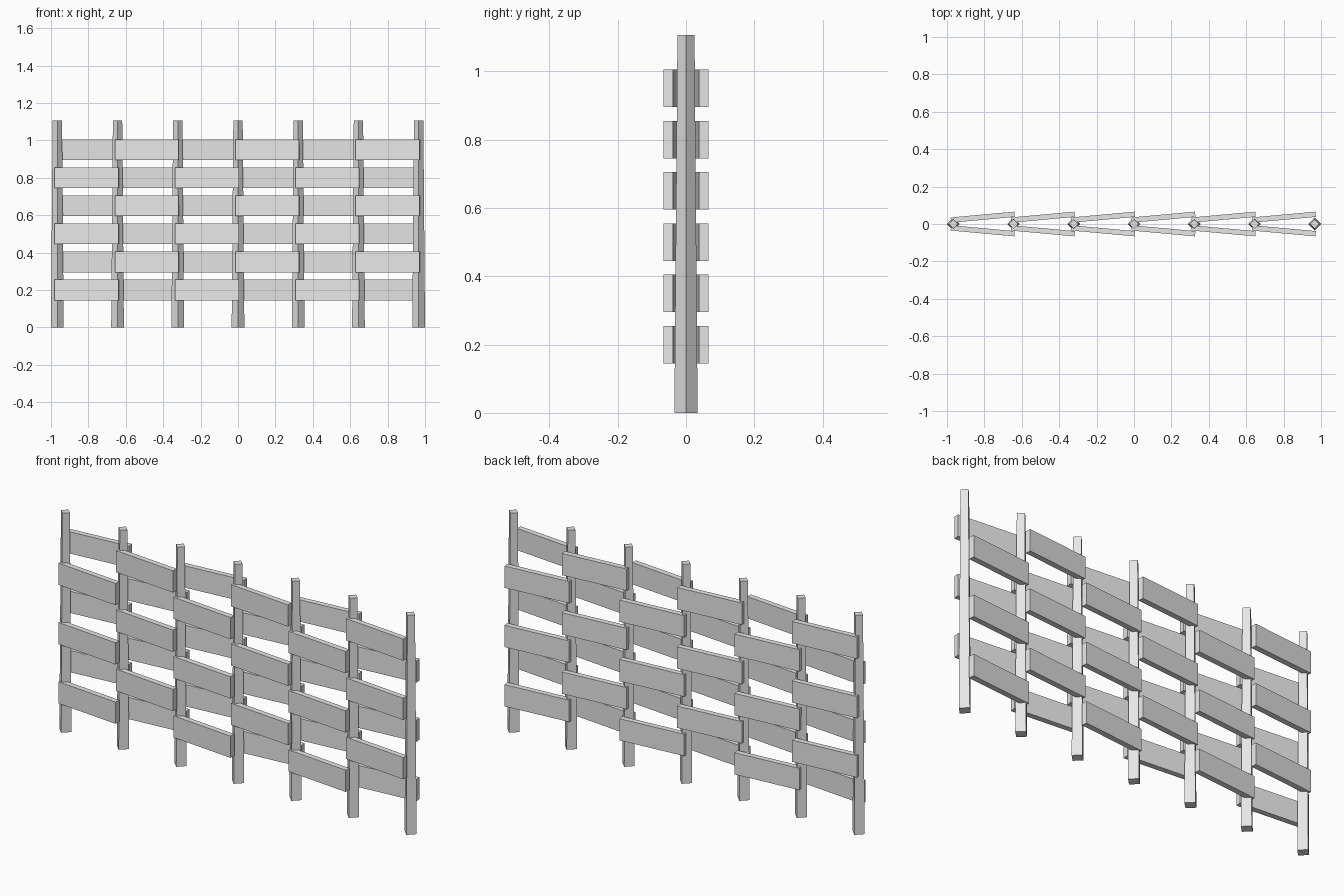
import bpy
import bmesh
from math import radians
from mathutils import Matrix

cube = bpy.data.objects.get("Cube")
if cube:
    bpy.data.objects.remove(cube, do_unlink=True)

grey = bpy.data.materials.new("pale_grey")
grey.use_nodes = True
color = (0.8, 0.8, 0.8, 1)
grey.diffuse_color = color
grey.node_tree.nodes["Principled BSDF"].inputs["Base Color"].default_value = color


def add_object(name, bm, location, angle=0):
    mesh = bpy.data.meshes.new(name)
    bm.to_mesh(mesh)
    bm.free()
    mesh.materials.append(grey)
    obj = bpy.data.objects.new(name, mesh)
    obj.location = location
    obj.rotation_euler.z = angle
    bpy.context.collection.objects.link(obj)


POSTS = 7
ROWS = 6
STEP = 0.322
HEIGHT = 1.107
first_x = -STEP * (POSTS - 1) / 2

# Tapered square posts, turned corner forward
for i in range(POSTS):
    bm = bmesh.new()
    bmesh.ops.create_cone(bm, cap_ends=True, segments=4, radius1=0.034,
                          radius2=0.025, depth=HEIGHT)
    # put the corners on the x and y axes
    corner = max(bm.verts, key=lambda v: v.co.x)
    if abs(corner.co.y) > 0.01:
        bm.transform(Matrix.Rotation(radians(45), 4, "Z"))
    add_object(f"post_{i + 1}", bm, (first_x + i * STEP, 0, HEIGHT / 2))

# Slanted planks, woven alternately in front of and behind the posts
for row in range(ROWS):
    for bay in range(POSTS - 1):
        side = -1 if (row + bay) % 2 == 0 else 1
        bm = bmesh.new()
        bmesh.ops.create_cube(bm, size=1)
        bmesh.ops.scale(bm, vec=(0.342, 0.028, 0.11), verts=bm.verts)
        x = first_x + (bay + 0.5) * STEP - 0.004
        add_object(f"plank_row_{row + 1}_bay_{bay + 1}", bm,
                   (x, side * 0.0365, 0.2 + 0.15 * row), side * radians(5.2))
